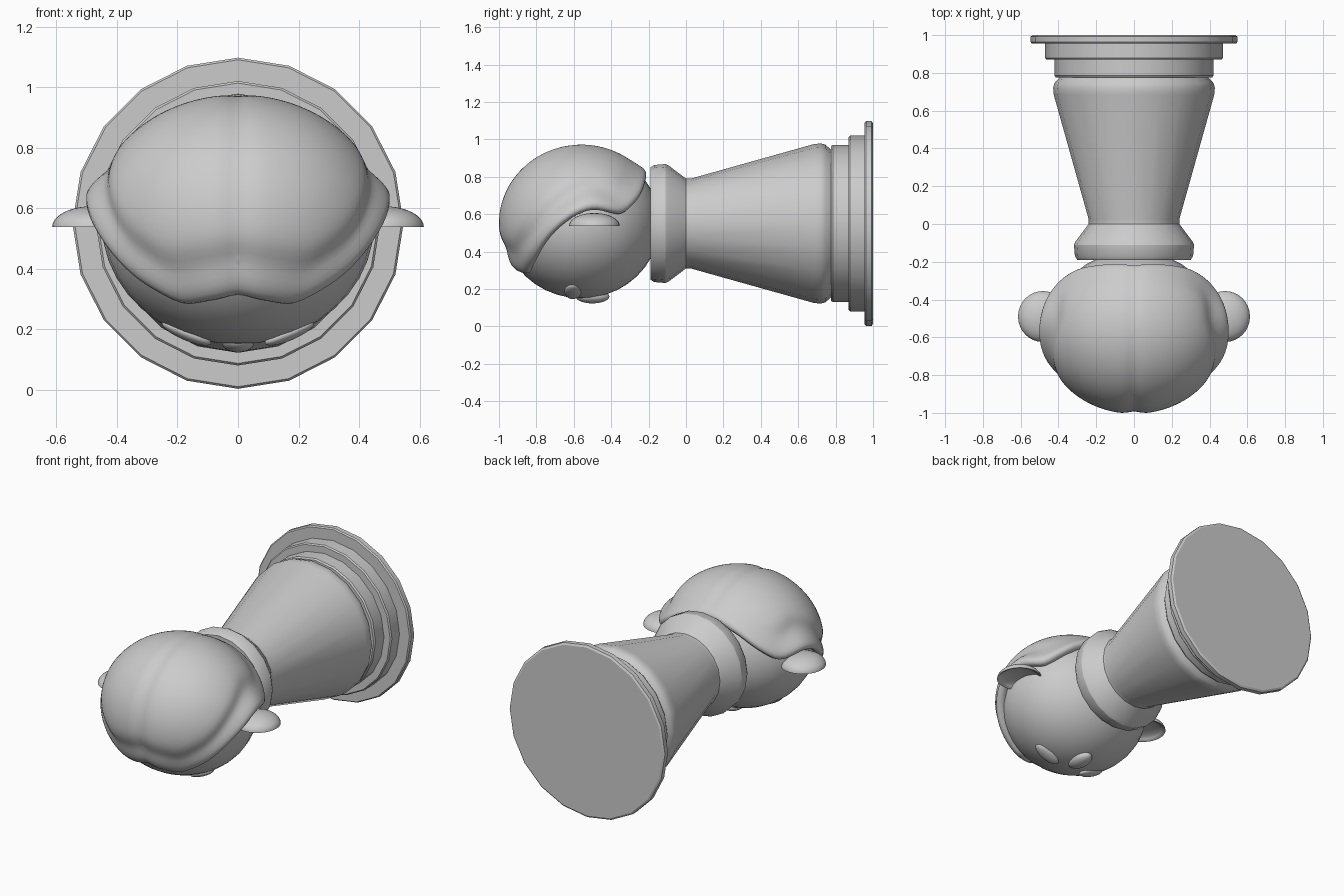
import bpy, math
from math import sin, cos, pi, radians, exp

if "Cube" in bpy.data.objects:
    bpy.data.objects.remove(bpy.data.objects["Cube"])

CZ, HY = 0.55, -0.56          # body axis height, head centre y


def make(name, verts, faces, angle=35):
    me = bpy.data.meshes.new(name)
    me.from_pydata(verts, [], faces)
    me.update()
    ob = bpy.data.objects.new(name, me)
    bpy.context.collection.objects.link(ob)
    bpy.ops.object.select_all(action='DESELECT')
    ob.select_set(True)
    bpy.context.view_layer.objects.active = ob
    bpy.ops.object.mode_set(mode='EDIT')
    bpy.ops.mesh.select_all(action='SELECT')
    bpy.ops.mesh.normals_make_consistent(inside=False)
    bpy.ops.object.mode_set(mode='OBJECT')
    bpy.ops.object.shade_smooth_by_angle(angle=radians(angle))
    return ob


def lathe(name, profile, n=20):
    """Closed solid turned about the y axis from (radius, y) points."""
    v = [(r * sin(2 * pi * i / n), y, CZ + r * cos(2 * pi * i / n))
         for r, y in profile for i in range(n)]
    f = [(j * n + i, j * n + (i + 1) % n, (j + 1) * n + (i + 1) % n, (j + 1) * n + i)
         for j in range(len(profile) - 1) for i in range(n)]
    f += [tuple(range(n)), tuple(range((len(profile) - 1) * n, len(profile) * n))]
    return make(name, v, f, 30)


def ellipsoid(name, loc, radii, rot_y=0.0, dish=None):
    bpy.ops.mesh.primitive_uv_sphere_add(segments=32, ring_count=20, location=loc)
    ob = bpy.context.object
    ob.name = name
    for v in ob.data.vertices:
        if dish is not None and v.co.z < 0:
            v.co.z *= -dish       # fold lower half up into a hollow
            v.co.x *= 0.9
            v.co.y *= 0.9
        v.co.x *= radii[0]
        v.co.y *= radii[1]
        v.co.z *= radii[2]
    ob.rotation_euler.y = rot_y
    bpy.ops.object.shade_smooth_by_angle(angle=radians(50))
    return ob


# Turned pedestal: stepped plinth, tapered body, collar
lathe("base_disc", [(0.535, 1.0), (0.547, 0.993), (0.547, 0.963), (0.54, 0.955)])
lathe("base_step_large", [(0.47, 0.96), (0.47, 0.878), (0.463, 0.87)])
lathe("base_step_small", [(0.42, 0.875), (0.42, 0.785), (0.413, 0.775)])
lathe("body", [(0.385, 0.79), (0.395, 0.775), (0.422, 0.745), (0.428, 0.72), (0.425, 0.685),
               (0.24, 0.025), (0.24, 0.0), (0.308, -0.09), (0.318, -0.11),
               (0.313, -0.17), (0.3, -0.19), (0.22, -0.19)])

# Head and facial features (face looks down)
ellipsoid("head", (0, HY, CZ), (0.45, 0.42, 0.40))
ellipsoid("nose", (0, -0.5, 0.16), (0.055, 0.09, 0.037))
for s, side in ((1, "right"), (-1, "left")):
    ellipsoid("eye_" + side, (s * 0.17, -0.605, 0.187), (0.088, 0.045, 0.024), -s * radians(23))
    ellipsoid("ear_" + side, (s * 0.482, -0.49, 0.538), (0.132, 0.135, 0.068), 0, 0.5)

# Hair: edge polar angle by azimuth (0 = forehead, 90 = ear, 180 = nape)
EDGE = [(0, 124), (14, 127), (30, 130), (50, 116), (70, 94), (85, 82), (98, 77), (112, 80),
        (120, 82), (135, 71), (150, 59), (165, 52), (180, 49)]


def edge(a):
    for (a0, t0), (a1, t1) in zip(EDGE, EDGE[1:]):
        if a <= a1:
            k = (a - a0) / (a1 - a0)
            return t0 + (t1 - t0) * k
    return EDGE[-1][1]


def soft_edge(a):
    fold = lambda q: 180 - abs(180 - abs(q))
    return sum(edge(fold(a + d)) for d in (-5, -2.5, 0, 2.5, 5)) / 5


def hair_point(a, t, r):
    p, th = radians(a), radians(t)
    x = sin(th) * sin(p)
    r *= 1 - 0.03 * exp(-(x / 0.08) ** 2) * (0.4 + 0.6 * (cos(p) > 0) * sin(th))
    return (0.49 * r * x, HY - 0.445 * r * sin(th) * cos(p), CZ + 0.425 * r * cos(th))


N, M = 96, 36
verts, faces = [hair_point(0, 0, 1)], []
for j in range(1, M + 5):
    for i in range(N):
        a = 360 * i / N
        fa = min(a, 360 - a)
        e = soft_edge(fa)
        ear = exp(-((fa - 97) / 26) ** 2)
        rim = 1.0 + 0.055 * ear + 0.03 * (fa > 120) * min(1, (fa - 120) / 20)
        if j <= M:                               # outer surface with crease and raised rim
            t = e * j / M
            d = e - t
            r = 1 - 0.035 * exp(-((d - 17) / 8) ** 2) * max(ear, fa < 97)
            r += (rim - 1) * exp(-(d / 9) ** 2)
            r -= 0.012 * exp(-(d / 1.5) ** 2)
        else:                                    # rounded lip tucked into the head
            k = j - M
            t = e + (1.5, 2.0, 1.0, -4)[k - 1]
            r = rim - (0.035, 0.07, 0.11, 0.2)[k - 1]
        verts.append(hair_point(a, t, r))
for i in range(N):
    faces.append((0, 1 + i, 1 + (i + 1) % N))
    for j in range(M + 3):
        b, k = 1 + j * N, (i + 1) % N
        faces.append((b + i, b + N + i, b + N + k, b + k))
make("hair", verts, faces, 60)
